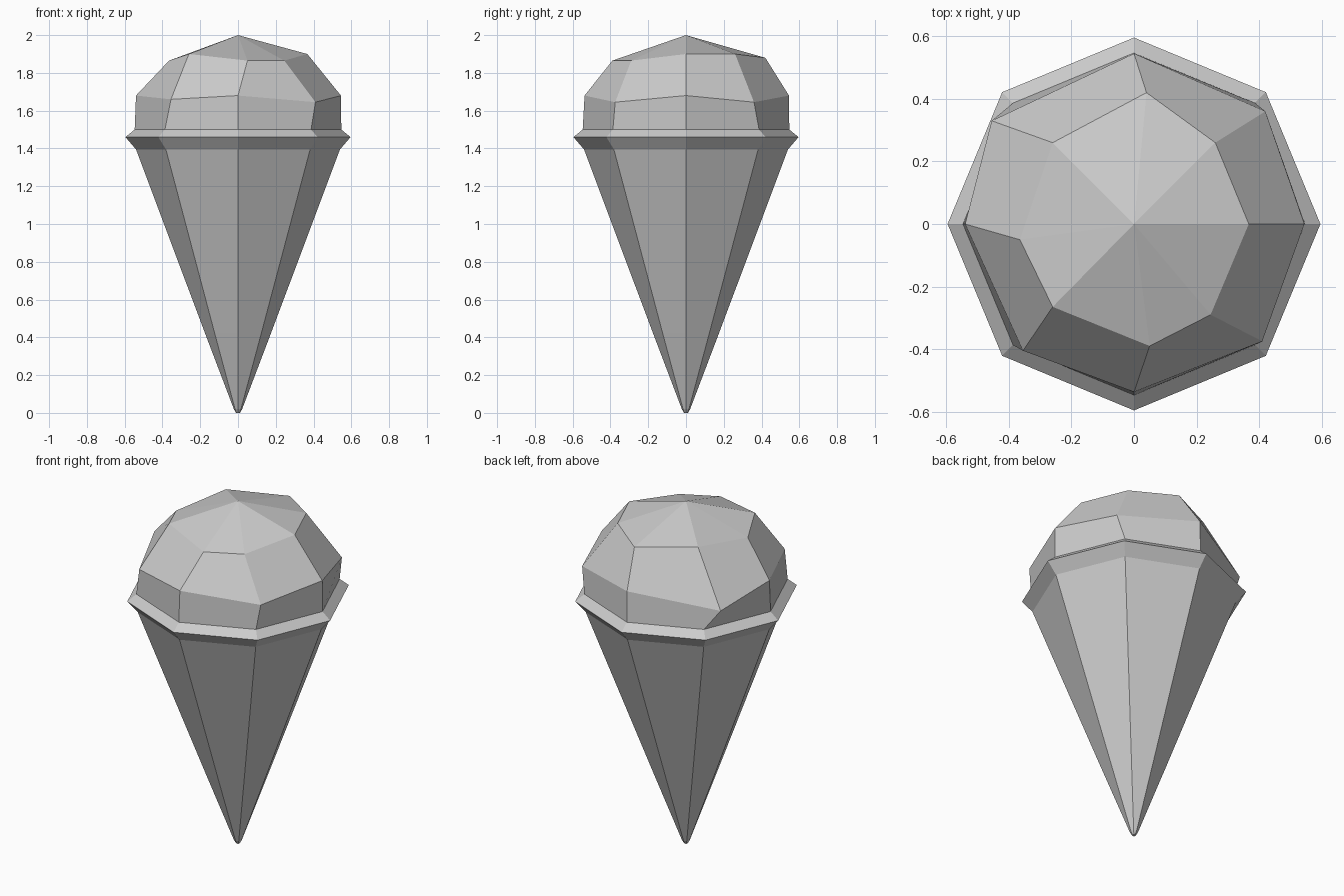
import bpy
import bmesh
from math import cos, sin, tau

SIDES = 8

cube = bpy.data.objects.get("Cube")
if cube:
    bpy.data.objects.remove(cube, do_unlink=True)

# One plain grey for the whole model
grey = bpy.data.materials.new("plain grey")
grey.use_nodes = True
grey.diffuse_color = (0.6, 0.6, 0.6, 1)
grey.node_tree.nodes["Principled BSDF"].inputs["Base Color"].default_value = grey.diffuse_color


def circle(radius, z):
    """Octagon with corners on the axes."""
    return [(radius * cos(tau * i / SIDES), radius * sin(tau * i / SIDES), z)
            for i in range(SIDES)]


def loft(name, rings, apex=None, close_bottom=False):
    """Skin a stack of octagons, with an optional point on top."""
    bm = bmesh.new()
    loops = [[bm.verts.new(p) for p in ring] for ring in rings]
    for low, high in zip(loops, loops[1:]):
        for i in range(SIDES):
            j = (i + 1) % SIDES
            bm.faces.new((low[i], low[j], high[j], high[i]))
    if apex:
        tip = bm.verts.new(apex)
        for i in range(SIDES):
            bm.faces.new((loops[-1][i], loops[-1][(i + 1) % SIDES], tip))
    if close_bottom:
        bm.faces.new(loops[0][::-1])
    mesh = bpy.data.meshes.new(name)
    bm.to_mesh(mesh)
    bm.free()
    mesh.materials.append(grey)
    obj = bpy.data.objects.new(name, mesh)
    bpy.context.collection.objects.link(obj)
    return obj


# Wafer cone with its blunt tip
loft("wafer_cone", [circle(0.01, 0), circle(0.022, 0.02),
                    circle(0.174, 0.42), circle(0.54, 1.395)], close_bottom=True)

# Flared rim around the cone mouth
loft("cone_rim", [circle(0.54, 1.395), circle(0.596, 1.46), circle(0.547, 1.5)])

# Lumpy scoop: two hand-shaped rings rising to a peak
shoulder = [(0.545, 0, 1.68), (0.42, 0.36, 1.645), (0, 0.545, 1.68), (-0.455, 0.33, 1.605),
            (-0.54, 0, 1.68), (-0.355, -0.405, 1.66), (0, -0.537, 1.68), (0.41, -0.375, 1.645)]
crown = [(0.367, 0, 1.9), (0.26, 0.26, 1.9), (0.04, 0.42, 1.88), (-0.26, 0.26, 1.9),
         (-0.365, -0.05, 1.865), (-0.26, -0.265, 1.9), (0.05, -0.39, 1.865), (0.245, -0.29, 1.865)]
loft("scoop", [circle(0.547, 1.5), shoulder, crown], apex=(0, 0, 2))
